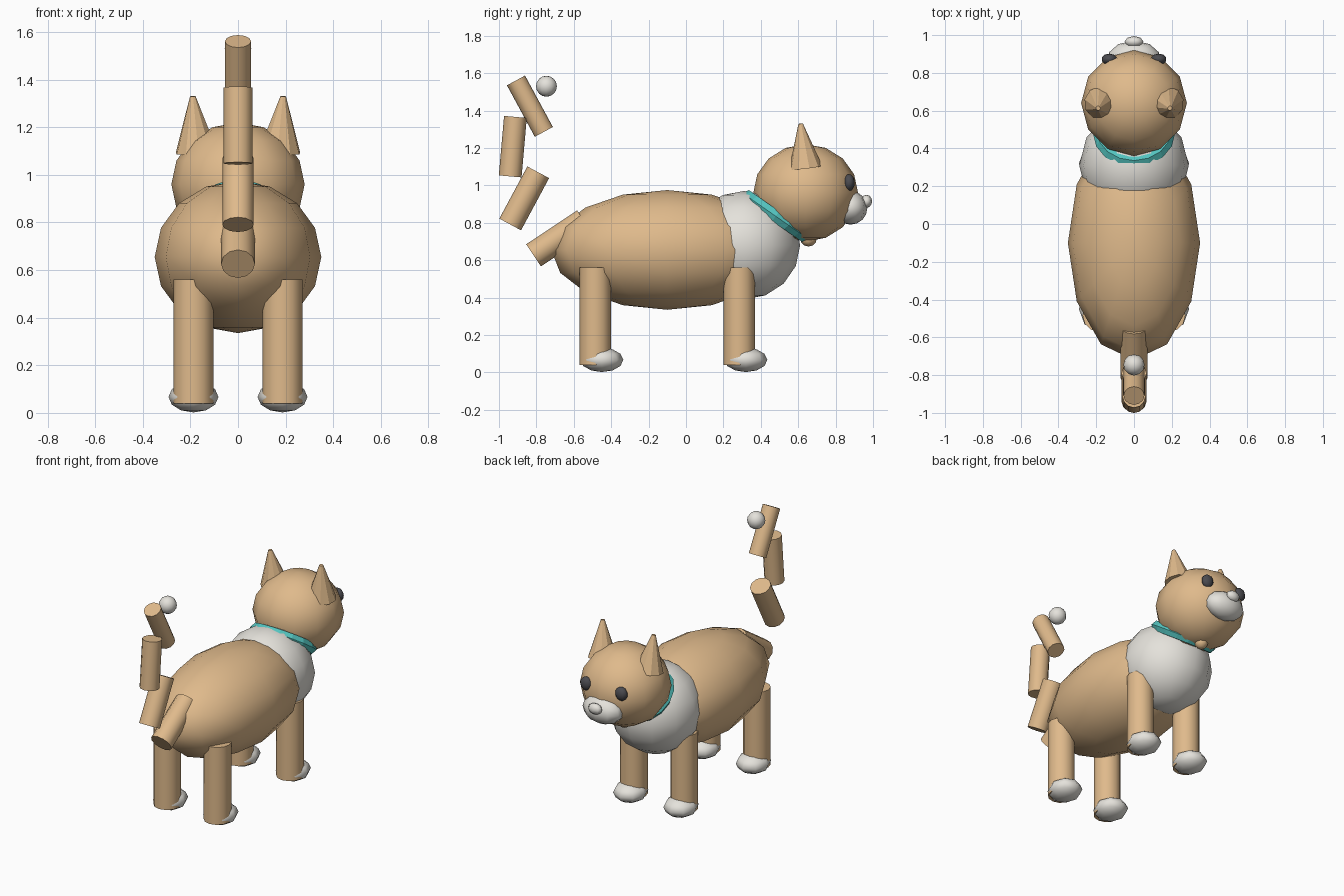
import bpy
from math import radians
from mathutils import Vector

if "Cube" in bpy.data.objects:
    bpy.data.objects.remove(bpy.data.objects["Cube"], do_unlink=True)


def material(name, rgb):
    mat = bpy.data.materials.new(name)
    mat.use_nodes = True
    mat.diffuse_color = (*rgb, 1)
    mat.node_tree.nodes["Principled BSDF"].inputs["Base Color"].default_value = (*rgb, 1)
    return mat


TAN = material("tan fur", (0.74, 0.49, 0.26))
WHITE = material("cream white fur", (0.78, 0.76, 0.71))
DARK = material("dark eye", (0.07, 0.07, 0.08))
TEAL = material("teal collar", (0.09, 0.56, 0.53))


def finish(name, mat, smooth=None):
    ob = bpy.context.object
    ob.name = name
    ob.data.materials.append(mat)
    if smooth == "all":
        bpy.ops.object.shade_smooth()
    elif smooth == "angle":
        bpy.ops.object.shade_smooth_by_angle(angle=radians(40))
    return ob


def ellipsoid(name, mat, centre, radii, segments=12, rings=8):
    bpy.ops.mesh.primitive_uv_sphere_add(segments=segments, ring_count=rings, radius=1, location=centre)
    bpy.context.object.scale = radii
    bpy.ops.object.transform_apply(location=False, rotation=False, scale=True)
    return finish(name, mat, "all")


def rod(name, mat, start, end, r1, r2, sides=12, smooth="angle"):
    a, b = Vector(start), Vector(end)
    bpy.ops.mesh.primitive_cone_add(vertices=sides, radius1=r1, radius2=r2, depth=(b - a).length,
                                    location=(a + b) / 2)
    ob = bpy.context.object
    ob.rotation_mode = "QUATERNION"
    ob.rotation_quaternion = (b - a).to_track_quat("Z", "Y")
    return finish(name, mat, smooth)


# Body, chest and head
ellipsoid("body", TAN, (0, -0.1, 0.655), (0.35, 0.62, 0.32))
ellipsoid("chest", WHITE, (0, 0.31, 0.68), (0.29, 0.3, 0.29))
ellipsoid("head", TAN, (0, 0.64, 0.96), (0.28, 0.28, 0.26))
ellipsoid("muzzle", WHITE, (0, 0.88, 0.88), (0.14, 0.09, 0.09), 10)
ellipsoid("nose", WHITE, (0, 0.965, 0.915), (0.05, 0.03, 0.035), 8, 6)

# Collar and bell
bpy.ops.mesh.primitive_torus_add(major_radius=0.18, minor_radius=0.037, major_segments=16,
                                 minor_segments=6, location=(0, 0.48, 0.835),
                                 rotation=(radians(-35), 0, 0))
finish("collar", TEAL)
ellipsoid("bell", TAN, (0, 0.655, 0.718), (0.045, 0.045, 0.045), 8, 6)

# Paired parts
for label, s in (("left", 1), ("right", -1)):
    ellipsoid(f"{label}_eye", DARK, (s * 0.13, 0.872, 1.015), (0.042, 0.03, 0.045), 10)
    rod(f"{label}_ear", TAN, (s * 0.174, 0.64, 1.095), (s * 0.19, 0.613, 1.33), 0.09, 0.012, 10, None)
    for end, y in (("front", 0.285), ("back", -0.485)):
        rod(f"{end}_{label}_leg", TAN, (s * 0.187, y, 0.04), (s * 0.187, y, 0.56), 0.085, 0.085)
        ellipsoid(f"{end}_{label}_paw", WHITE, (s * 0.187, y + 0.035, 0.067), (0.105, 0.115, 0.065), 8, 6)

# Tail in separate segments: start (y, z), end (y, z), radius
tail = [((-0.543, 0.807), (-0.815, 0.626), 0.071),
        ((-0.94, 0.791), (-0.79, 1.07), 0.066),
        ((-0.94, 1.048), (-0.912, 1.366), 0.061),
        ((-0.76, 1.286), (-0.909, 1.561), 0.055)]
for i, (a, b, r) in enumerate(tail):
    rod(f"tail_segment_{i + 1}", TAN, (0, *a), (0, *b), r, r)
ellipsoid("tail_tip", WHITE, (0, -0.746, 1.53), (0.056, 0.056, 0.056))
